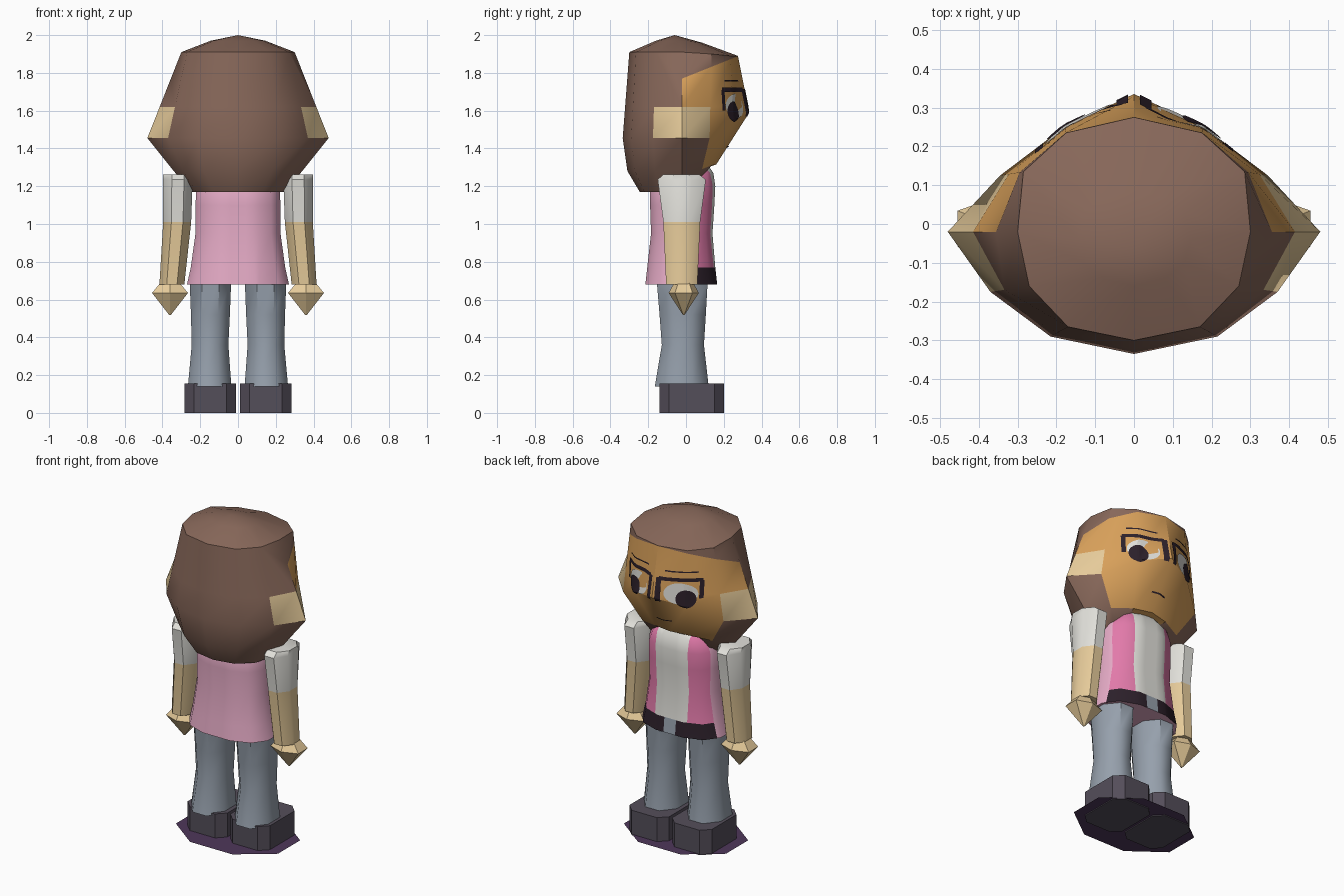
import bpy, bmesh, math
from mathutils import Vector
from mathutils.bvhtree import BVHTree

if "Cube" in bpy.data.objects:
    bpy.data.objects.remove(bpy.data.objects["Cube"])


def material(name, r, g, b):
    m = bpy.data.materials.new(name)
    lin = [((c / 255 + 0.055) / 1.055) ** 2.4 for c in (r, g, b)]
    m.diffuse_color = (*lin, 1)
    m.use_nodes = True
    m.node_tree.nodes["Principled BSDF"].inputs["Base Color"].default_value = m.diffuse_color
    return m


HAIR = material("hair_brown", 136, 104, 90)
FACE = material("face_orange", 216, 160, 90)
SKIN = material("skin_tan", 230, 203, 154)
WHITE = material("cloth_white", 226, 225, 219)
HOT = material("stripe_pink", 226, 122, 170)
PINK = material("shirt_pink", 228, 170, 197)
JEANS = material("denim_grey", 150, 160, 172)
SHOE = material("shoe_grey", 84, 78, 90)
DARK = material("near_black", 44, 32, 42)
PURPLE = material("shadow_purple", 78, 55, 90)


def finish(name, bm, mats, rule=None, angle=40):
    """Turn a bmesh into an object; rule picks a material per face centre."""
    for f in bm.faces:
        f.material_index = rule(f.calc_center_median()) if rule else 0
    me = bpy.data.meshes.new(name)
    bm.to_mesh(me)
    ob = bpy.data.objects.new(name, me)
    bpy.context.collection.objects.link(ob)
    for m in mats:
        me.materials.append(m)
    if angle:
        bpy.ops.object.select_all(action='DESELECT')
        ob.select_set(True)
        bpy.context.view_layer.objects.active = ob
        bpy.ops.object.shade_smooth_by_angle(angle=math.radians(angle))
    return ob


def loft(rings):
    """Skin closed rings of equal length, with caps at both ends."""
    bm = bmesh.new()
    vs = [[bm.verts.new(p) for p in r] for r in rings]
    for a, b in zip(vs, vs[1:]):
        n = len(a)
        for i in range(n):
            bm.faces.new((a[i], a[(i + 1) % n], b[(i + 1) % n], b[i]))
    bm.faces.new(vs[0][::-1])
    bm.faces.new(vs[-1])
    bmesh.ops.recalc_face_normals(bm, faces=bm.faces)
    return bm


def ring(z, cx, rx, y0, y1, n=8, p=1.0):
    """Oval ring; p below 1 makes it boxier."""
    pts = []
    for i in range(n):
        a = 2 * math.pi * (i + 0.5) / n
        c, s = math.cos(a), math.sin(a)
        k = 1 / max(math.cos(math.pi / n), 0.1)
        x = math.copysign(min(abs(c * k), 1) ** p, c) * rx
        y = math.copysign(min(abs(s * k), 1) ** p, s) * (y1 - y0) / 2
        pts.append((cx + x, (y0 + y1) / 2 + y, z))
    return pts


def cut(bm, co, no, keep=lambda c: True):
    """Score a plane into the mesh without removing anything."""
    faces = [f for f in bm.faces if keep(f.calc_center_median())]
    geom = set(faces)
    for f in faces:
        geom.update(f.edges)
        geom.update(f.verts)
    bmesh.ops.bisect_plane(bm, geom=list(geom), dist=1e-5, plane_co=co, plane_no=no)


# Head: half rings from back centre to front centre, mirrored in x
def head_ring(half):
    return half + [(-x, y, z) for x, y, z in half[-2:0:-1]]


head_rings = [
    [(0, -.245, 1.17), (.13, -.22, 1.17), (.22, -.14, 1.17), (.245, -.03, 1.17),
     (.19, .05, 1.21), (.09, .085, 1.29), (0, .09, 1.31)],
    [(0, -.31, 1.28), (.18, -.27, 1.28), (.29, -.165, 1.28), (.34, -.02, 1.28),
     (.24, .085, 1.29), (.12, .135, 1.31), (0, .16, 1.315)],
    [(0, -.335, 1.455), (.215, -.29, 1.455), (.37, -.175, 1.455), (.48, -.02, 1.455),
     (.345, .125, 1.455), (.18, .25, 1.55), (0, .335, 1.59)],
    [(0, -.30, 1.91), (.17, -.265, 1.91), (.27, -.16, 1.91), (.30, -.02, 1.91),
     (.285, .135, 1.90), (.175, .235, 1.89), (0, .275, 1.89)],
    [(0, -.16, 1.97), (.08, -.14, 1.97), (.13, -.1, 1.97), (.145, -.04, 1.97),
     (.13, .03, 1.965), (.08, .07, 1.96), (0, .085, 1.96)],
]
bm = loft([head_ring(h) for h in head_rings])
bmesh.ops.poke(bm, faces=[f for f in bm.faces if len(f.verts) > 4 and f.normal.z > 0.5])
top = max(bm.verts, key=lambda v: len(v.link_edges))
top.co = Vector((0, -.06, 2.0))
surface = BVHTree.FromBMesh(bm)
cut(bm, (0, -.02, 1.77), (0, -.4, 1), lambda c: c.y > -.02 and c.z > 1.455)
cut(bm, (0, 0, 1.62), (0, 0, 1))


def head_colour(c):
    if c.z > 1.77 + .4 * (c.y + .02):
        return 0
    side = abs(c.x)
    if 1.455 < c.z < 1.62 and side > .28 and -.18 < c.y < .14:
        return 2
    if c.z > 1.455:
        return 1 if c.y > -.02 else 0
    return 1 if c.y > .09 else 0


finish("head", bm, [HAIR, FACE, SKIN], head_colour, 35)


# Face details: thin patches wrapped onto the front of the head
def patch(name, x0, x1, z0, z1, mat, lift, rounded=False, n=8):
    b = bmesh.new()
    grid = []
    for i in range(n + 1):
        row = []
        for j in range(n + 1):
            u, v = 2 * i / n - 1, 2 * j / n - 1
            if rounded:
                u, v = u * math.sqrt(1 - v * v / 2), v * math.sqrt(1 - u * u / 2)
            x = (x0 + x1) / 2 + u * (x1 - x0) / 2
            z = (z0 + z1) / 2 + v * (z1 - z0) / 2
            hit = surface.ray_cast(Vector((x, 2, z)), Vector((0, -1, 0)))[0]
            row.append(b.verts.new((x, hit.y + lift, z)))
        grid.append(row)
    for i in range(n):
        for j in range(n):
            b.faces.new((grid[i][j], grid[i][j + 1], grid[i + 1][j + 1], grid[i + 1][j]))
    finish(name, b, [mat], angle=0)


for s, side in ((1, "right"), (-1, "left")):
    def mirrored(name, a, b, *rest, **kw):
        patch(f"{side}_{name}", min(s * a, s * b), max(s * a, s * b), *rest, **kw)
    mirrored("eye_white", .06, .23, 1.56, 1.69, WHITE, .004, rounded=True)
    mirrored("pupil", .125, .225, 1.54, 1.65, DARK, .008, rounded=True)
    mirrored("upper_lid", .03, .25, 1.70, 1.722, DARK, .006)
    mirrored("inner_eye_line", .015, .045, 1.57, 1.715, DARK, .006)
    mirrored("outer_eye_line", .235, .255, 1.60, 1.71, DARK, .006)
    mirrored("brow", .06, .23, 1.755, 1.763, DARK, .006)
patch("mouth", -.05, .05, 1.405, 1.413, DARK, .005)

# Torso: striped front, plain back, belt and buckle
bm = loft([ring(z, 0, rx, y0, y1, 12, .8) for z, rx, y0, y1 in (
    (.68, .27, -.215, .165), (.77, .25, -.205, .155), (.95, .225, -.185, .14),
    (1.1, .225, -.19, .15), (1.2, .22, -.19, .155), (1.27, .19, -.15, .145),
    (1.315, .12, -.06, .115))])
for x in (-.11, -.04, .04, .11):
    cut(bm, (x, 0, 0), (1, 0, 0))
cut(bm, (0, .06, 0), (0, 1, 0))


def shirt_colour(c):
    if c.y < .06 or c.z < .681:
        return 0
    if c.z < .77:
        return 4 if abs(c.x) < .04 else 3
    return 2 if abs(c.x) < .11 else 1


finish("torso", bm, [PINK, HOT, WHITE, DARK, JEANS], shirt_colour, 45)

for s, side in ((1, "right"), (-1, "left")):
    # Arm: white sleeve above z = 1, bare skin below
    bm = loft([ring(z, s * cx, rx, y0, y1) for z, cx, rx, y0, y1 in (
        (.68, .35, .066, -.105, .06), (1.01, .322, .074, -.12, .075),
        (1.235, .318, .078, -.15, .105), (1.262, .318, .078, -.12, .07))])
    finish(side + "_arm", bm, [SKIN, WHITE], lambda c: int(c.z > 1.01))

    # Hand: faceted diamond
    bm = loft([ring(z, s * .36, rx, -.012 - ry, -.012 + ry, 6) for z, rx, ry in (
        (.518, .004, .004), (.635, .095, .08), (.69, .05, .05))])
    finish(side + "_hand", bm, [SKIN], angle=20)

    # Trouser leg
    bm = loft([ring(z, s * cx, rx, y0, y1) for z, cx, rx, y0, y1 in (
        (.14, .15, .115, -.165, .12), (.36, .148, .097, -.128, .095),
        (.52, .146, .103, -.14, .105), (.70, .146, .11, -.155, .115))])
    finish(side + "_leg", bm, [JEANS], angle=50)

    # Shoe: block with clipped corners
    w, c = .1365, .05
    plan = [(-w, -.14 + c), (-w + c, -.14), (w - c, -.14), (w, -.14 + c),
            (w, .2 - c), (w - c, .2), (-w + c, .2), (-w, .2 - c)]
    bm = loft([[(s * .147 + x, y, z) for x, y in plan] for z in (0, .155)])
    finish(side + "_shoe", bm, [SHOE], angle=0)

# Flat shadow disc under the feet
bm = bmesh.new()
bm.faces.new([bm.verts.new((.38 * math.cos(a), .285 * math.sin(a), .006))
              for a in (math.pi * (i + .5) / 4 for i in range(8))])
finish("ground_disc", bm, [PURPLE], angle=0)
